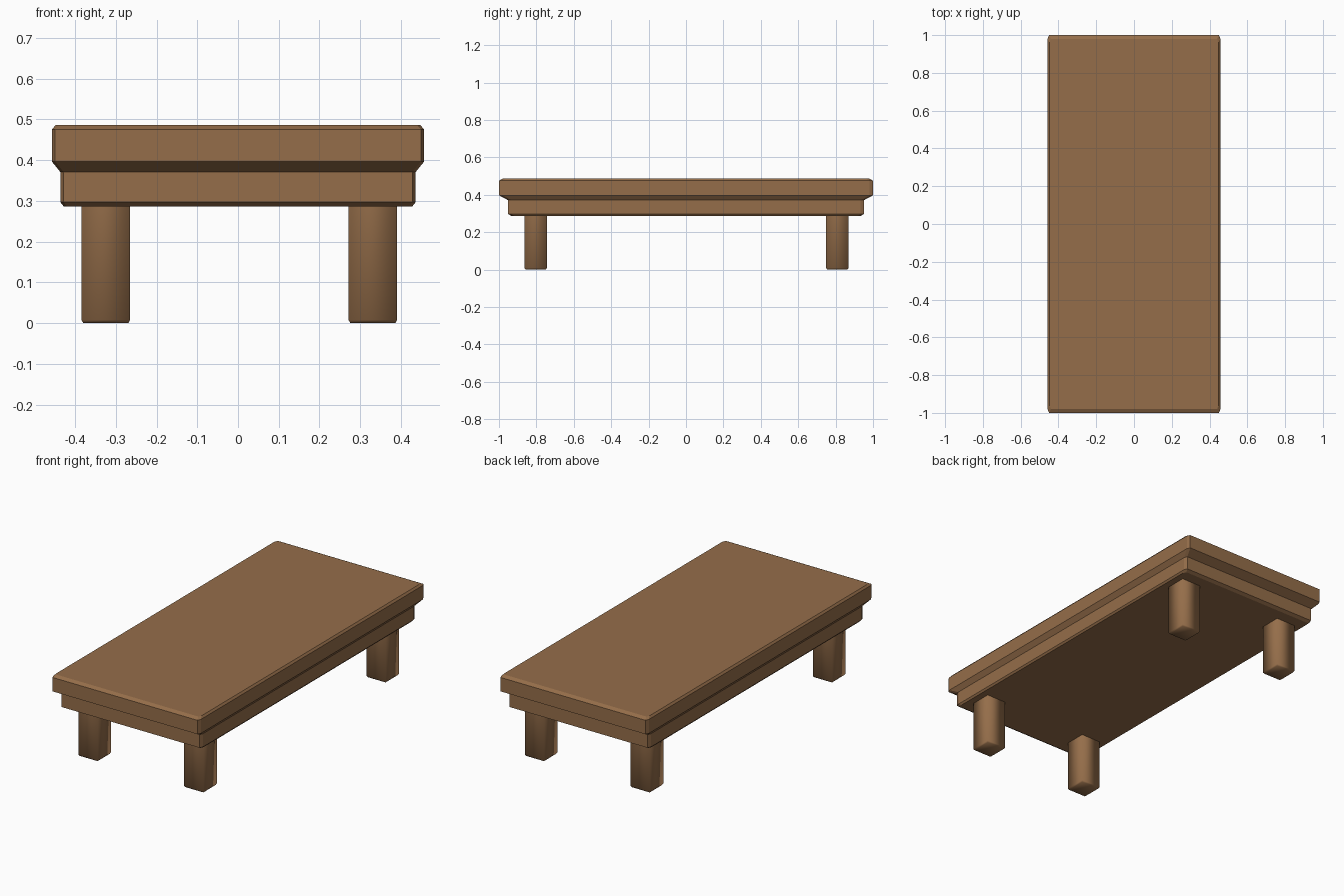
import bpy, bmesh

if "Cube" in bpy.data.objects:
    bpy.data.objects.remove(bpy.data.objects["Cube"])

wood = bpy.data.materials.new("brown_wood")
wood.diffuse_color = (0.30, 0.155, 0.068, 1)
wood.use_nodes = True
wood.node_tree.nodes["Principled BSDF"].inputs["Base Color"].default_value = wood.diffuse_color


def loft(name, sections, chamfer=(0, 0), loc=(0, 0, 0), smooth=False):
    """Stack rectangular sections (half_x, half_y, z), optionally with cut corners."""
    cx, cy = chamfer
    bm = bmesh.new()
    rings = []
    for hx, hy, z in sections:
        pts = []
        for sx, sy in ((1, -1), (1, 1), (-1, 1), (-1, -1)):
            if cx:
                pair = [(sx * (hx - cx), sy * hy), (sx * hx, sy * (hy - cy))]
                pts += pair if sx * sy < 0 else pair[::-1]
            else:
                pts.append((sx * hx, sy * hy))
        rings.append([bm.verts.new((x, y, z)) for x, y in pts])
    n = len(rings[0])
    for a, b in zip(rings, rings[1:]):
        for i in range(n):
            j = (i + 1) % n
            bm.faces.new((a[i], a[j], b[j], b[i])).smooth = smooth
    bm.faces.new(rings[0][::-1]).smooth = smooth
    bm.faces.new(rings[-1])
    bmesh.ops.recalc_face_normals(bm, faces=bm.faces)
    mesh = bpy.data.meshes.new(name)
    bm.to_mesh(mesh)
    bm.free()
    mesh.materials.append(wood)
    obj = bpy.data.objects.new(name, mesh)
    obj.location = loc
    bpy.context.collection.objects.link(obj)
    return obj


# Tabletop and apron: one stepped, chamfered body
loft("tabletop", [
    (0.428, 0.934, 0.287),   # chamfered underside
    (0.436, 0.952, 0.297),   # apron
    (0.436, 0.952, 0.371),
    (0.457, 1.000, 0.397),   # sloped overhang
    (0.457, 1.000, 0.475),
    (0.448, 0.980, 0.486),   # chamfered top
], chamfer=(0.008, 0.018))

# Four square legs with a softened foot
for x, side in ((-0.3245, "left"), (0.331, "right")):
    for y, end in ((-0.804, "front"), (0.809, "back")):
        loft(f"{end}_{side}_leg", [
            (0.055, 0.054, 0.0),
            (0.0597, 0.0595, 0.008),
            (0.0597, 0.0595, 0.30),
        ], loc=(x, y, 0), smooth=True)
